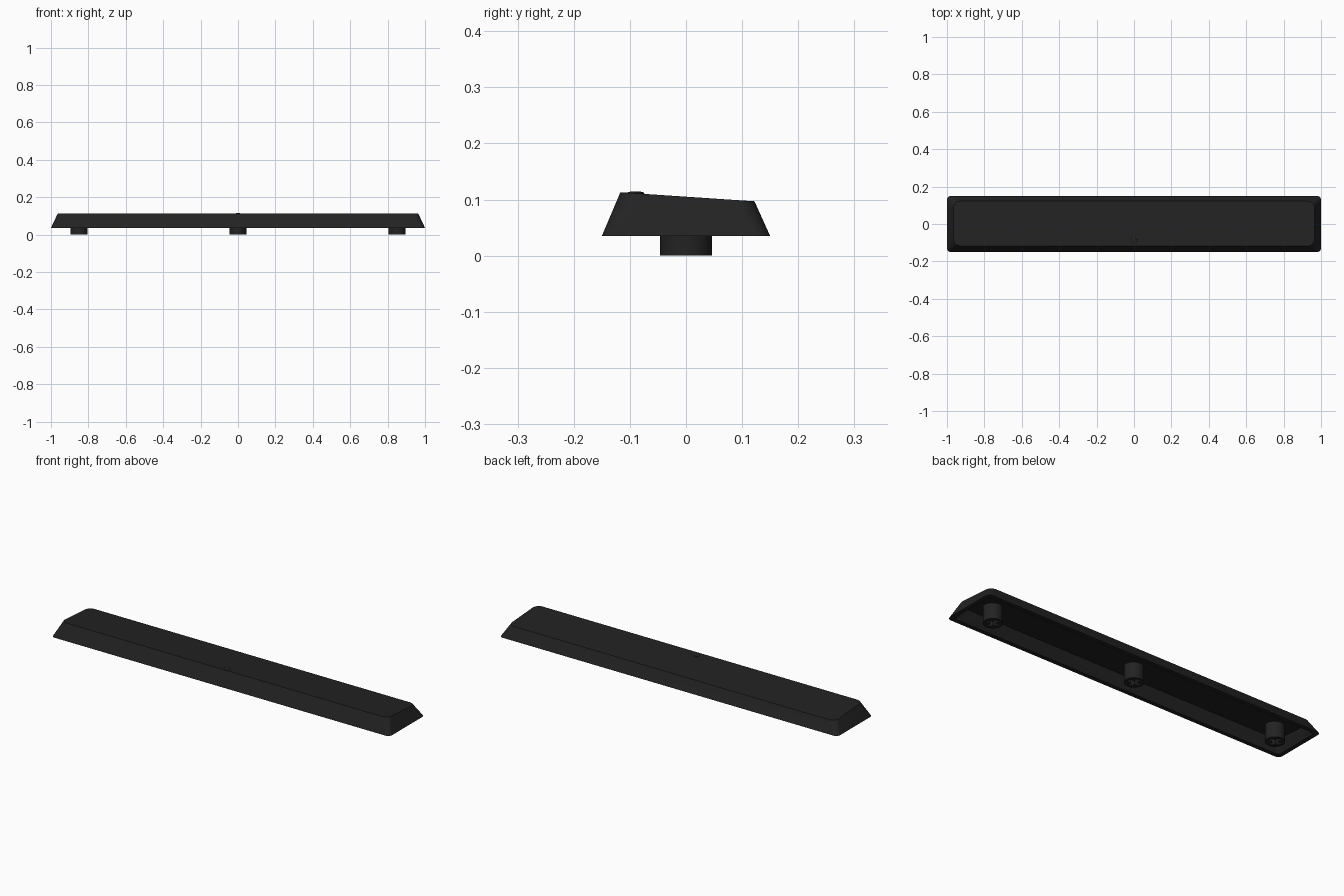
import bpy, bmesh, math
from mathutils import Vector

if "Cube" in bpy.data.objects:
    bpy.data.objects.remove(bpy.data.objects["Cube"])

black = bpy.data.materials.new("charcoal plastic")
black.diffuse_color = (0.0165, 0.0165, 0.0165, 1)
black.use_nodes = True
black.node_tree.nodes["Principled BSDF"].inputs["Base Color"].default_value = black.diffuse_color


def finish(ob, angle=30):
    ob.data.materials.clear()
    ob.data.materials.append(black)
    bpy.ops.object.select_all(action='DESELECT')
    ob.select_set(True)
    bpy.context.view_layer.objects.active = ob
    bpy.ops.object.shade_smooth_by_angle(angle=math.radians(angle))


def top_z(y):
    """Height of the sloping top face, tallest at the front."""
    return 0.113 - 0.016 * (y + 0.117) / 0.239


def ring(bm, hx, y0, y1, r, height, steps=8):
    """Rounded rectangle loop; height is a function of y."""
    verts = []
    corners = [(hx - r, y1 - r), (r - hx, y1 - r), (r - hx, y0 + r), (hx - r, y0 + r)]
    for i, (cx, cy) in enumerate(corners):
        for s in range(steps + 1):
            a = math.pi / 2 * (i + s / steps)
            y = cy + r * math.sin(a)
            verts.append(bm.verts.new((cx + r * math.cos(a), y, height(y))))
    return verts


# Hollow tapered cap: top, outer wall, rim, inner wall, ceiling
bm = bmesh.new()
loops = [
    ring(bm, 0.965, -0.117, 0.122, 0.035, top_z),
    ring(bm, 1.0, -0.15, 0.15, 0.022, lambda y: 0.035),
    ring(bm, 0.978, -0.128, 0.128, 0.015, lambda y: 0.035),
    ring(bm, 0.948, -0.10, 0.105, 0.025, lambda y: top_z(y) - 0.02),
]
bm.faces.new(loops[0])
for a, b in zip(loops, loops[1:]):
    n = len(a)
    for i in range(n):
        bm.faces.new((a[i], b[i], b[(i + 1) % n], a[(i + 1) % n]))
bm.faces.new(loops[-1])
bmesh.ops.recalc_face_normals(bm, faces=bm.faces)
mesh = bpy.data.meshes.new("cap_shell")
bm.to_mesh(mesh)
bm.free()
cap = bpy.data.objects.new("cap_shell", mesh)
bpy.context.collection.objects.link(cap)
finish(cap)


# Round mounting stems with a cross-shaped socket
def stem(name, x):
    bpy.ops.mesh.primitive_cylinder_add(vertices=48, radius=0.0465, depth=0.094,
                                        location=(x, 0, 0.047))
    ob = bpy.context.object
    ob.name = name
    cutters = []
    for sx, sy in ((0.068, 0.021), (0.021, 0.068)):
        bpy.ops.mesh.primitive_cube_add(size=1, location=(x, 0, 0.02))
        cutter = bpy.context.object
        cutter.name = "socket_cutter"
        cutter.scale = (sx, sy, 0.10)
        cutter.hide_render = True
        mod = ob.modifiers.new("socket", 'BOOLEAN')
        mod.operation = 'DIFFERENCE'
        mod.solver = 'EXACT'
        mod.object = cutter
        cutters.append(cutter)
    graph = bpy.context.evaluated_depsgraph_get()
    cut = bpy.data.meshes.new_from_object(ob.evaluated_get(graph))
    ob.modifiers.clear()
    ob.data = cut
    for c in cutters:
        bpy.data.objects.remove(c)
    finish(ob)


for label, x in (("left", -0.85), ("middle", 0), ("right", 0.85)):
    stem(label + "_stem", x)

# Small raised touch bump near the front edge
bpy.ops.mesh.primitive_uv_sphere_add(segments=24, ring_count=12, radius=1,
                                     location=(0, -0.09, top_z(-0.09)))
bump = bpy.context.object
bump.name = "touch_bump"
bump.scale = (0.016, 0.016, 0.0035)
finish(bump, 60)
